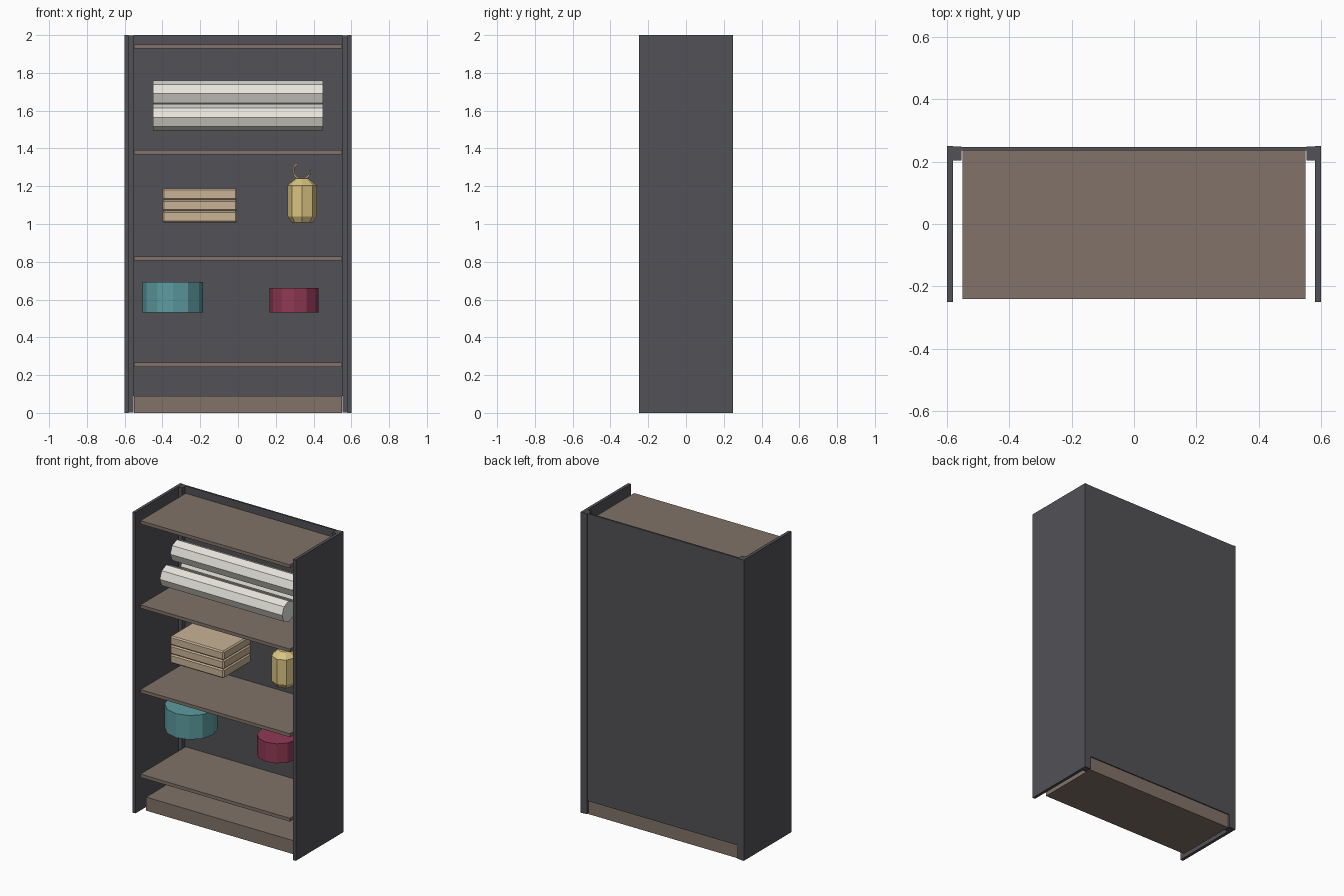
import bpy, bmesh, math
from mathutils import Matrix

if "Cube" in bpy.data.objects:
    bpy.data.objects.remove(bpy.data.objects["Cube"])


def mat(name, rgb):
    m = bpy.data.materials.new(name)
    m.diffuse_color = (*rgb, 1)
    m.use_nodes = True
    m.node_tree.nodes["Principled BSDF"].inputs["Base Color"].default_value = m.diffuse_color
    return m


DARK = mat("charcoal", (0.085, 0.085, 0.095))
WOOD = mat("brown_wood", (0.22, 0.17, 0.14))
CLOTH = mat("off_white", (0.80, 0.78, 0.72))
TAN = mat("tan", (0.58, 0.45, 0.30))
YELLOW = mat("yellow", (0.70, 0.55, 0.22))
TEAL = mat("teal", (0.11, 0.33, 0.35))
RED = mat("crimson", (0.28, 0.04, 0.09))


def make(name, bm, m):
    bmesh.ops.recalc_face_normals(bm, faces=bm.faces)
    me = bpy.data.meshes.new(name)
    bm.to_mesh(me)
    bm.free()
    me.materials.append(m)
    ob = bpy.data.objects.new(name, me)
    bpy.context.collection.objects.link(ob)
    return ob


def box(name, x0, x1, y0, y1, z0, z1, m, bevel=0):
    bm = bmesh.new()
    mx = Matrix.Translation(((x0 + x1) / 2, (y0 + y1) / 2, (z0 + z1) / 2)) \
        @ Matrix.Diagonal((x1 - x0, y1 - y0, z1 - z0, 1))
    bmesh.ops.create_cube(bm, size=1, matrix=mx)
    if bevel:
        bmesh.ops.bevel(bm, geom=bm.edges[:], offset=bevel, segments=1,
                        affect='EDGES', profile=0.5)
    return make(name, bm, m)


def cylinder(name, loc, r, depth, sides, m, rot=Matrix()):
    bm = bmesh.new()
    bmesh.ops.create_cone(bm, cap_ends=True, segments=sides, radius1=r, radius2=r,
                          depth=depth, matrix=Matrix.Translation(loc) @ rot)
    return make(name, bm, m)


# Frame: side panels, rear posts, back panel
for s, side in ((-1, "left"), (1, "right")):
    a, b = sorted((s * 0.58, s * 0.6))
    box(side + "_panel", a, b, -0.25, 0.25, 0, 2, DARK)
    a, b = sorted((s * 0.553, s * 0.599))
    box(side + "_rear_post", a, b, 0.203, 0.249, 0.001, 1.999, DARK)
box("back_panel", -0.553, 0.553, 0.235, 0.247, 0.09, 2, DARK)

# Base and shelves
box("base", -0.55, 0.55, -0.18, 0.24, 0, 0.09, WOOD)
for i, z in enumerate((0.255, 0.817, 1.38, 1.94)):
    box(f"shelf_{i + 1}", -0.55, 0.55, -0.24, 0.236, z - 0.011, z + 0.011, WOOD)

# Stacked cloth rolls
along_x = Matrix.Rotation(math.pi / 2, 4, 'Y')
for i, (y, z) in enumerate(((-0.11, 1.565), (0.11, 1.565), (0, 1.69))):
    cylinder(f"cloth_roll_{i + 1}", (0, y, z), 0.07, 0.9, 8, CLOTH, along_x)

# Folded stack
for i in range(3):
    z = 1.008 + 0.06 * i
    box(f"folded_cloth_{i + 1}", -0.4, -0.005, -0.145, 0.145, z, z + 0.06, TAN, 0.008)

# Faceted jar, lathed from a profile
bm = bmesh.new()
rings = [[bm.verts.new((0.34 + r * math.cos(k * math.pi / 4),
                        r * math.sin(k * math.pi / 4), z)) for k in range(8)]
         for r, z in ((0.055, 1.007), (0.077, 1.04), (0.077, 1.205), (0.035, 1.24))]
for lo, hi in zip(rings, rings[1:]):
    for k in range(8):
        bm.faces.new((lo[k], lo[k - 1], hi[k - 1], hi[k]))
bm.faces.new(rings[0])
bm.faces.new(rings[-1])
make("jar", bm, YELLOW)

# Open wire loop on the jar
cu = bpy.data.curves.new("jar_loop", 'CURVE')
cu.dimensions = '3D'
cu.bevel_depth = 0.005
cu.bevel_resolution = 1
cu.use_fill_caps = True
sp = cu.splines.new('POLY')
sp.points.add(12)
for i, p in enumerate(sp.points):
    a = math.radians(125 + 245 * i / 12)
    p.co = (0.338 + 0.045 * math.cos(a), 0, 1.282 + 0.045 * math.sin(a), 1)
cu.materials.append(YELLOW)
bpy.context.collection.objects.link(bpy.data.objects.new("jar_loop", cu))

# Round boxes
cylinder("teal_round_box", (-0.345, 0, 0.612), 0.16, 0.16, 12, TEAL)
cylinder("red_round_box", (0.297, 0, 0.597), 0.13, 0.13, 12, RED)
